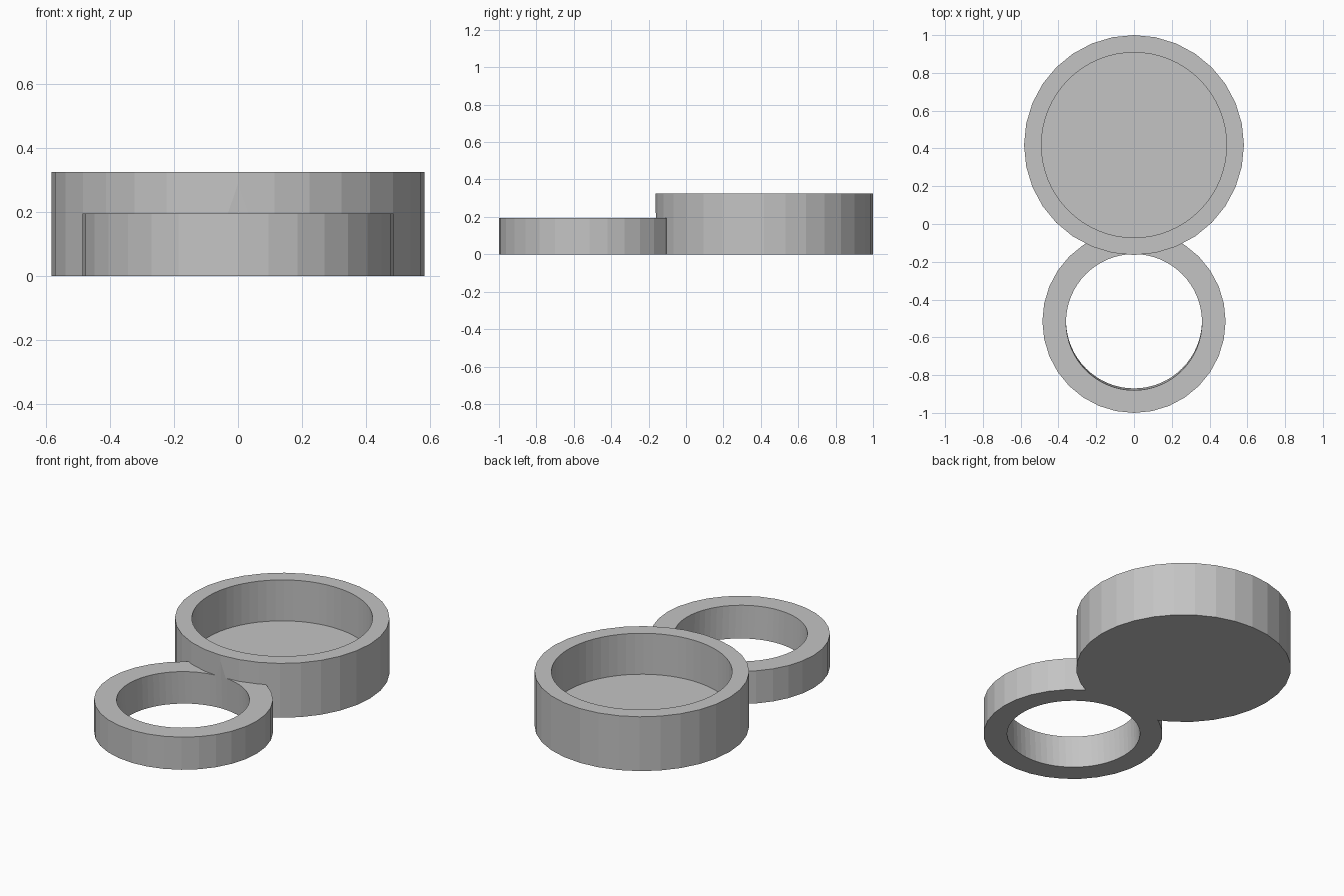
import bpy
import math

default = bpy.data.objects.get("Cube")
if default:
    bpy.data.objects.remove(default, do_unlink=True)

grey = bpy.data.materials.new("plain_grey")
grey.use_nodes = True
GREY = (0.55, 0.55, 0.55, 1)
grey.diffuse_color = GREY
grey.node_tree.nodes["Principled BSDF"].inputs["Base Color"].default_value = GREY

CUP_Y, RING_Y = 0.418, -0.515
RING_HEIGHT = 0.195


def disc(name, radius, y, bottom, top, sides, tilt=0):
    """Upright cylinder between two heights, optionally leaning about x."""
    bpy.ops.mesh.primitive_cylinder_add(
        vertices=sides, radius=radius, depth=top - bottom,
        location=(0, y, (bottom + top) / 2), rotation=(tilt, 0, 0))
    obj = bpy.context.object
    obj.name = name
    obj.data.materials.append(grey)
    return obj


def combine(target, other, operation):
    """Apply a boolean and discard the operand."""
    other.hide_render = True
    mod = target.modifiers.new(operation.lower(), 'BOOLEAN')
    mod.operation, mod.object, mod.solver = operation, other, 'EXACT'
    bpy.context.view_layer.objects.active = target
    bpy.ops.object.modifier_apply(modifier=mod.name)
    bpy.data.objects.remove(other, do_unlink=True)


# Outer bodies: tall cup and lower ring fused together
holder = disc("cup_and_ring_holder", 0.582, CUP_Y, 0, 0.325, 32)
combine(holder, disc("ring_body", 0.485, RING_Y, 0, RING_HEIGHT, 32), 'UNION')

# Round cup cavity, leaving a floor
combine(holder, disc("cup_cavity", 0.49, CUP_Y, 0.08, 0.6, 64), 'DIFFERENCE')

# Slightly leaning through hole that grazes the cup wall
combine(holder, disc("ring_hole", 0.36, RING_Y, -0.3, 0.5, 64,
                     tilt=math.radians(2.9)), 'DIFFERENCE')
